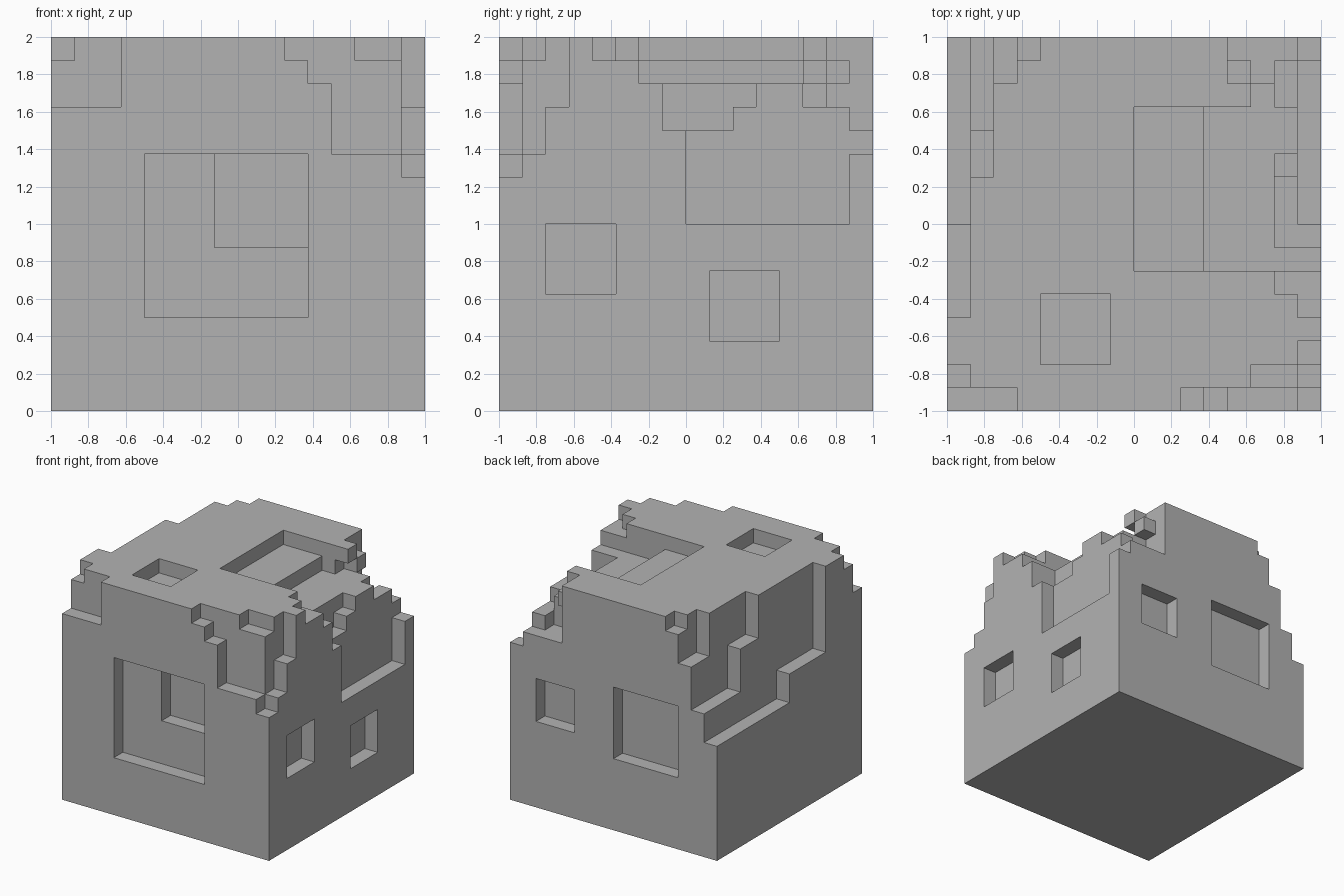
import bpy
import bmesh
from itertools import product

SIDE = 16
UNIT = 2 / SIDE

default_cube = bpy.data.objects.get("Cube")
if default_cube:
    bpy.data.objects.remove(default_cube, do_unlink=True)

# The block starts as a full grid of cells
cells = set(product(range(SIDE), repeat=3))


def carve(x, y, z):
    """Remove a box of cells given as start and end on each axis."""
    cells.difference_update(product(range(*x), range(*y), range(*z)))


def lower(x, y, height):
    """Cut the columns of a footprint down to a height."""
    carve(x, y, (height, SIDE))


# Front edge: chipped left corner and stepped right corner
lower((0, 3), (0, 1), 13)
lower((0, 1), (1, 2), 15)
lower((10, 11), (0, 1), 15)
lower((11, 12), (0, 1), 14)
lower((12, 15), (0, 1), 11)
lower((15, 16), (0, 1), 10)
lower((13, 15), (1, 2), 15)
lower((15, 16), (1, 2), 11)
lower((15, 16), (2, 3), 13)

# Top: square hollow and the stepped terrace open to the +x side
lower((4, 7), (2, 5), 15)
lower((8, 11), (6, 13), 15)
lower((11, 15), (6, 13), 14)
lower((13, 14), (13, 14), 14)

# Broken edge on the +x side
lower((15, 16), (4, 6), 15)
lower((14, 15), (5, 6), 15)
lower((15, 16), (6, 7), 14)
lower((15, 16), (7, 8), 12)
lower((15, 16), (8, 15), 8)
lower((14, 15), (7, 10), 12)
lower((14, 15), (10, 11), 13)
lower((14, 15), (13, 15), 13)

# Back corner on the +x side, with two small overhangs
lower((12, 15), (15, 16), 12)
lower((15, 16), (15, 16), 11)
lower((13, 14), (14, 15), 12)
lower((12, 13), (14, 15), 15)
carve((12, 13), (14, 15), (12, 14))
carve((12, 13), (13, 14), (14, 15))

# Stairs on the -x side, falling towards the back
lower((0, 1), (4, 8), 10)
lower((0, 1), (8, 16), 8)
lower((1, 2), (10, 12), 13)
lower((1, 2), (12, 16), 10)
lower((2, 3), (14, 16), 13)
lower((3, 4), (15, 16), 15)

# Front recess with a deeper corner
carve((4, 11), (0, 1), (4, 11))
carve((7, 11), (1, 2), (7, 11))

# Side recesses
carve((15, 16), (2, 5), (5, 8))
carve((15, 16), (9, 12), (3, 6))

# Back recesses
carve((11, 14), (15, 16), (6, 9))
carve((3, 8), (15, 16), (5, 10))

# Skin the remaining cells with outward-facing quads
bm = bmesh.new()
corners = {}


def corner(point):
    if point not in corners:
        x, y, z = point
        corners[point] = bm.verts.new((x * UNIT - 1, y * UNIT - 1, z * UNIT))
    return corners[point]


for cell in sorted(cells):
    for axis, side in product(range(3), (0, 1)):
        neighbour = list(cell)
        neighbour[axis] += 2 * side - 1
        if tuple(neighbour) in cells:
            continue
        loop = []
        for u, v in ((0, 0), (1, 0), (1, 1), (0, 1)):
            point = list(cell)
            point[axis] += side
            point[(axis + 1) % 3] += u
            point[(axis + 2) % 3] += v
            loop.append(corner(tuple(point)))
        bm.faces.new(loop if side else loop[::-1])

mesh = bpy.data.meshes.new("carved_block")
bm.to_mesh(mesh)
bm.free()

# Single plain grey
grey = bpy.data.materials.new("grey")
grey.use_nodes = True
colour = (0.448, 0.448, 0.448, 1)
grey.diffuse_color = colour
grey.node_tree.nodes["Principled BSDF"].inputs["Base Color"].default_value = colour
mesh.materials.append(grey)

block = bpy.data.objects.new("carved_block", mesh)
bpy.context.collection.objects.link(block)
